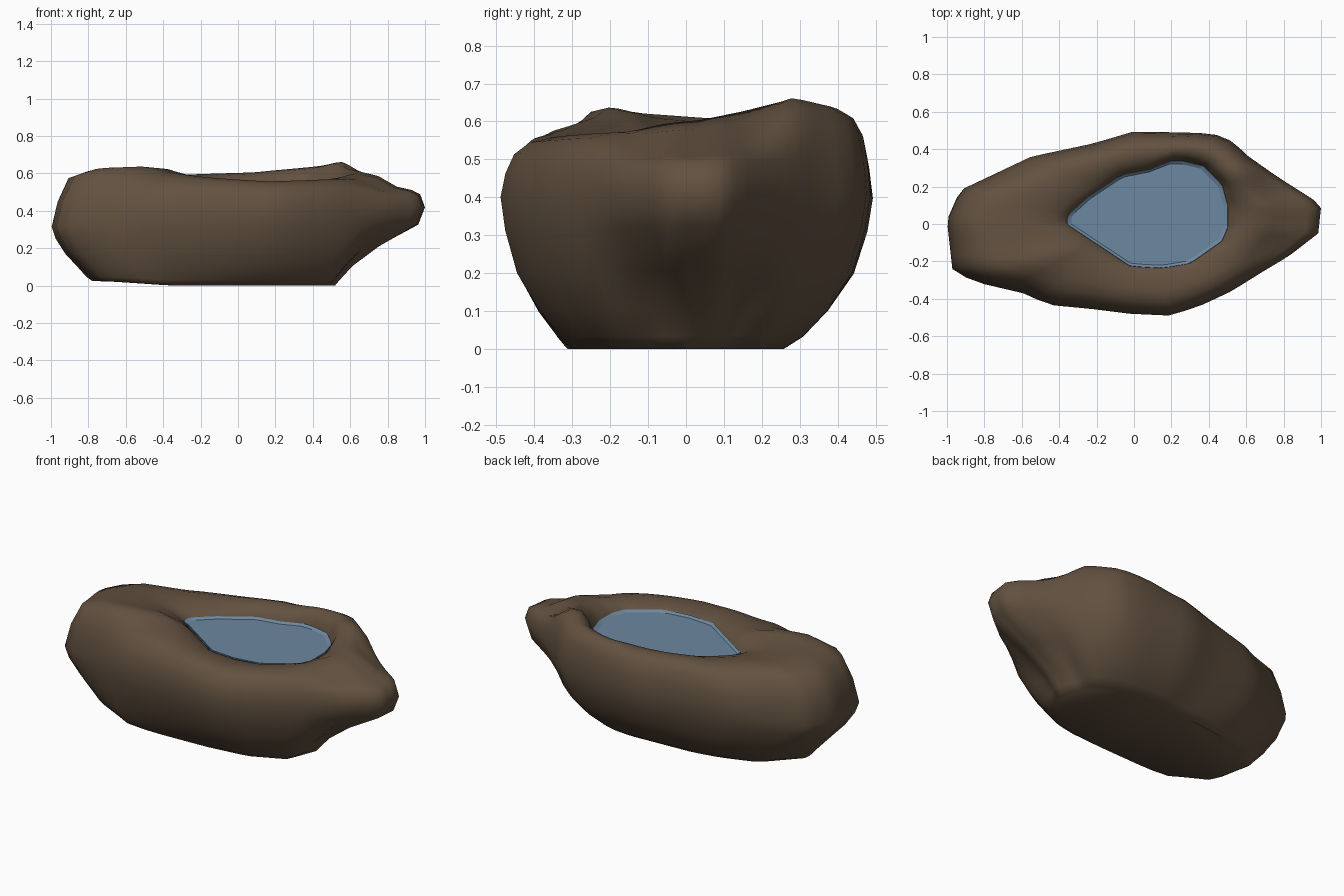
import bpy, bmesh, math
from mathutils import Vector

if "Cube" in bpy.data.objects:
    bpy.data.objects.remove(bpy.data.objects["Cube"])

N = 64                          # columns around the rock
C = Vector((0.08, 0.04))        # centre of all rings

# Plan contours: widest outline, flat foot, pool edge
OUTLINE = [(1, .09), (.985, -.05), (.83, -.17), (.68, -.26), (.52, -.36), (.37, -.43), (.2, -.49),
           (-.02, -.48), (-.22, -.455), (-.48, -.43), (-.55, -.38), (-.85, -.31), (-.97, -.25),
           (-1, .02), (-.93, .18), (-.55, .36), (-.22, .43), (0, .495), (.42, .485), (.53, .44),
           (.6, .37), (.77, .25), (.96, .13)]
FOOT = [(.52, 0), (.45, -.18), (.25, -.27), (0, -.3), (-.5, -.32), (-.73, -.22), (-.78, 0),
        (-.6, .17), (-.2, .24), (.2, .26), (.42, .2)]
POOL = [(-.36, 0), (-.35, .05), (-.25, .14), (-.07, .26), (.08, .29), (.22, .345), (.37, .31),
        (.47, .21), (.5, .1), (.5, -.02), (.47, -.09), (.3, -.21), (.15, -.235), (-.02, -.225)]
# Crest height by angle, widest-level height by x
CREST = [(0, .61), (25, .635), (45, .665), (62, .64), (90, .605), (135, .59), (180, .61),
         (205, .622), (218, .64), (230, .61), (250, .58), (275, .557), (310, .57), (340, .60),
         (360, .61)]
BELLY = [(-1.1, .30), (-.5, .38), (.5, .41), (1.1, .42)]
# Side profile: share of height, then share of overhang for sides, left end and nose
SIDE = [(0, 0, 0, 0), (.08, .22, .15, .06), (.25, .5, .35, .2), (.5, .79, .66, .5),
        (.78, .94, .9, .93), (1, 1, 1, 1)]
# Top profile: share of way to the pool, then share of crest height, same order
TOP = [(.05, .4, .45, .35), (.14, .72, .87, .47), (.3, .92, .99, .56), (.5, 1, 1, .85),
       (.74, .95, .96, .97)]


def lookup(table, v):
    for (a, fa), (b, fb) in zip(table, table[1:]):
        if a <= v <= b:
            return fa + (fb - fa) * (v - a) / (b - a)
    return table[-1][1]


def smooth(a, b, v):
    k = min(1, max(0, (v - a) / (b - a)))
    return k * k * (3 - 2 * k)


def ray_hit(poly, t):
    """Point where the ray at ellipse angle t leaves a contour."""
    d = Vector((math.cos(t), .5 * math.sin(t)))
    for i, p in enumerate(poly):
        a, b = Vector(poly[i - 1]) - C, Vector(p) - C
        e = b - a
        den = d.cross(e)
        if abs(den) < 1e-9:
            continue
        s, u = a.cross(e) / den, a.cross(d) / den
        if s > 0 and -1e-6 <= u <= 1 + 1e-6:
            return C + d * s
    return C + d


def column(t):
    """Profile of the rock from foot to the wall inside the pool."""
    o, f, p = (ray_hit(c, t) for c in (OUTLINE, FOOT, POOL))
    zw = lookup(BELLY, o.x)
    zc = lookup(CREST, math.degrees(t) % 360)
    nose, left = smooth(.6, .9, o.x), smooth(.6, .95, -o.x)
    lift = .025 * smooth(.3, .75, -f.x)

    def mix(side, end, tip):
        return side + (end - side) * left + (tip - side) * nose

    pts = []
    for s, *w in SIDE:                                      # underside and belly
        pts.append((*f.lerp(o, mix(*w)), zw * s + lift * (1 - s)))
    for k, *w in TOP:                                       # shoulder and crest
        pts.append((*o.lerp(p, k), zw + (zc - zw) * mix(*w)))
    pts.append((*o.lerp(p, .9), .53 + .5 * (zc - .53)))     # lip
    pts.append((*p, .535))
    pts.append((*C.lerp(p, .97), .50))
    return pts


def loft(name, columns, mat, angle):
    bm = bmesh.new()
    grid = [[bm.verts.new(p) for p in col] for col in columns]
    for i in range(len(grid)):
        a, b = grid[i - 1], grid[i]
        for j in range(len(a) - 1):
            bm.faces.new((a[j], b[j], b[j + 1], a[j + 1]))
    bm.faces.new([c[-1] for c in grid])
    bm.faces.new([c[0] for c in reversed(grid)])
    bmesh.ops.recalc_face_normals(bm, faces=bm.faces)
    me = bpy.data.meshes.new(name)
    bm.to_mesh(me)
    bm.free()
    me.materials.append(mat)
    ob = bpy.data.objects.new(name, me)
    bpy.context.collection.objects.link(ob)
    bpy.ops.object.select_all(action='DESELECT')
    ob.select_set(True)
    bpy.context.view_layer.objects.active = ob
    bpy.ops.object.shade_smooth_by_angle(angle=math.radians(angle))
    return ob


def material(name, rgb):
    m = bpy.data.materials.new(name)
    m.diffuse_color = (*rgb, 1)
    m.use_nodes = True
    m.node_tree.nodes["Principled BSDF"].inputs["Base Color"].default_value = m.diffuse_color
    return m


stone = material("brown_stone", (.122, .082, .051))
blue = material("pool_blue", (.15, .243, .35))
angles = [2 * math.pi * i / N for i in range(N)]

# Hollowed boulder
loft("boulder", [column(t) for t in angles], stone, 80)

# Water surface, curling up slightly at its edge
water = []
for t in angles:
    p = ray_hit(POOL, t)
    water.append([(*C.lerp(p, 1.03), .515), (*p, .541), (*C.lerp(p, .95), .53)])
loft("pool_water", water, blue, 10)
